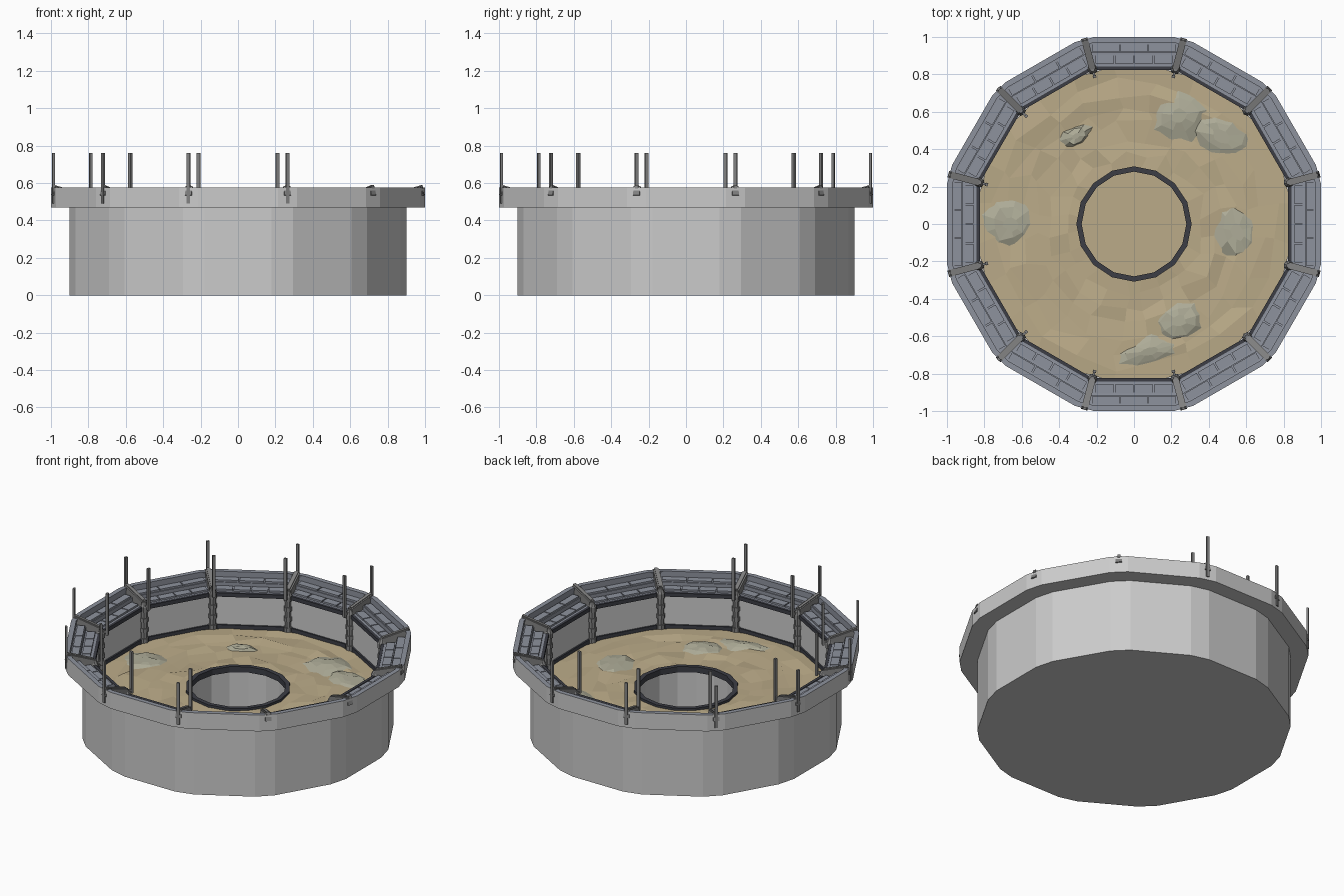
import bpy, bmesh, math, random
from mathutils import Matrix, Vector

if "Cube" in bpy.data.objects:
    bpy.data.objects.remove(bpy.data.objects["Cube"])

random.seed(4)
rad = math.radians


def material(name, r, g, b):
    m = bpy.data.materials.new(name)
    m.diffuse_color = (r, g, b, 1)
    m.use_nodes = True
    m.node_tree.nodes["Principled BSDF"].inputs["Base Color"].default_value = m.diffuse_color
    return m


STONE = material("blue_stone", 0.27, 0.29, 0.34)
DARK = material("dark_trim", 0.045, 0.048, 0.06)
SAND = material("sand", 0.50, 0.41, 0.25)
ROCK = material("pale_rock", 0.42, 0.41, 0.31)
METAL = material("dull_metal", 0.22, 0.22, 0.22)


def finish(name, bm, mat=None):
    bmesh.ops.recalc_face_normals(bm, faces=bm.faces)
    me = bpy.data.meshes.new(name)
    bm.to_mesh(me)
    bm.free()
    ob = bpy.data.objects.new(name, me)
    bpy.context.collection.objects.link(ob)
    if mat:
        me.materials.append(mat)
    return ob


def ring(apothem, z, cut=0.0):
    """Twelve-sided ring whose corners are cut off by an angle (degrees)."""
    half = rad(15 - max(cut, 0.05))
    r = apothem / math.cos(half)
    return [(r * math.cos(a), r * math.sin(a), z)
            for k in range(12) for a in (rad(30 * k) - half, rad(30 * k) + half)]


def circle(r, z, n=16):
    return [(r * math.cos(math.tau * i / n), r * math.sin(math.tau * i / n), z) for i in range(n)]


def loft(name, rings, mat=None, closed=False, cap=False):
    bm = bmesh.new()
    vs = [[bm.verts.new(p) for p in r] for r in rings]
    n = len(vs[0])
    for a, b in zip(vs, vs[1:] + ([vs[0]] if closed else [])):
        for i in range(n):
            bm.faces.new((a[i], a[(i + 1) % n], b[(i + 1) % n], b[i]))
    if cap:
        bm.faces.new(vs[0])
    return finish(name, bm, mat)


def box(bm, angle, r, side, z, size, tilt=0.0):
    """Box placed at a polar position, its x axis pointing outwards."""
    m = (Matrix.Rotation(rad(angle), 4, 'Z') @ Matrix.Translation((r, side, z))
         @ Matrix.Rotation(tilt, 4, 'Y') @ Matrix.Diagonal((*size, 1)))
    bmesh.ops.create_cube(bm, size=1, matrix=m)


def drum(bm, angle, r, z0, z1, r0, r1=None):
    m = Matrix.Rotation(rad(angle), 4, 'Z') @ Matrix.Translation((r, 0, (z0 + z1) / 2))
    bmesh.ops.create_cone(bm, cap_ends=True, segments=8, radius1=r0,
                          radius2=r0 if r1 is None else r1, depth=z1 - z0, matrix=m)


# outer shell: drum with an overhanging rim
loft("outer_shell", [ring(.9, 0, 3.7), ring(.9, .47, 3.7), ring(1, .47, 3), ring(1, .575, 3)], cap=True)

# stepped stands on top of the rim
loft("stands", [ring(1, .575, 3), ring(.97, .575, 2.5), ring(.97, .535), ring(.915, .53),
                ring(.915, .505), ring(.85, .50), ring(.83, .50)], STONE)

# inner wall with dark top and bottom trims
loft("inner_wall", [ring(.838, .50), ring(.838, .24)])
for name, z0, z1, t in (("top_trim", .478, .503, .018), ("bottom_trim", .24, .295, .014)):
    loft(name, [ring(.842, z0), ring(.842, z1), ring(.842 - t, z1), ring(.842 - t, z0)], DARK, closed=True)

# seat slabs in two staggered rows on every side
bm = bmesh.new()
for k in range(12):
    for r, z, depth, count in ((.942, .535, .044, 3), (.882, .505, .05, 4)):
        width = 2 * (r * math.tan(rad(15)) - .028)
        step = width / count
        for i in range(count):
            box(bm, 30 * k, r, -width / 2 + step * (i + .5), z, (depth, step - .007, .014))
finish("seat_slabs", bm, STONE)

# radial dividers and corner columns
div, col = bmesh.new(), bmesh.new()
for k in range(12):
    a = 15 + 30 * k
    box(div, a, .942, 0, .535, (.165, .036, .05), tilt=-.3)
    box(div, a, .942, 0, .556, (.165, .018, .02), tilt=-.3)
    drum(col, a, .856, .24, .51, .02)
    for z0, z1 in ((.26, .30), (.34, .365), (.405, .43), (.47, .50)):
        drum(col, a, .856, z0, z1, .026)
    drum(col, a, .856, .50, .53, .027, .012)
finish("dividers", div, METAL)
finish("corner_columns", col, METAL)

# thin poles on eight of the corners, inside and outside, with brackets
bm = bmesh.new()
for a in range(75, 286, 30):
    for r, join in ((1.022, 1.012), (.815, .83)):
        box(bm, a, r, 0, .625, (.013, .018, .27))
        box(bm, a, join, 0, .51, (.03, .012, .014))
finish("poles", bm, METAL)

# uneven sand floor around the pit
LEVEL = .272
rings = []
for j in range(8):
    t = j / 7
    pts = []
    for (ox, oy, _), (ix, iy, _) in zip(ring(.84, 0, 7.5), circle(.298, 0, 24)):
        a = math.atan2(oy, ox)
        inner = Vector((.298 * math.cos(a), .298 * math.sin(a), LEVEL))
        p = inner.lerp(Vector((ox, oy, LEVEL)), t)
        if 0 < j < 7:
            p += Vector((random.uniform(-.03, .03), random.uniform(-.03, .03), random.uniform(-.012, .01)))
        pts.append(p)
    rings.append(pts)
loft("sand_floor", rings, SAND)

# low rock patches breaking through the sand
bm = bmesh.new()
for x, y, sx, sy, turn in ((.24, .58, .17, .15, .2), (.47, .47, .21, .13, -.4), (.55, -.04, .13, .2, .3),
                           (.24, -.52, .16, .12, .3), (.08, -.68, .22, .09, .25),
                           (-.66, 0, .17, .15, 0), (-.31, .47, .10, .06, .5)):
    loops = []
    for f, h in ((1, -.012), (.6, .010), (.25, .017)):
        loop = []
        for i in range(9):
            a = math.tau * i / 9
            q = f * random.uniform(.8, 1.15)
            p = Matrix.Rotation(turn, 3, 'Z') @ Vector((sx * q * math.cos(a), sy * q * math.sin(a), 0))
            loop.append(bm.verts.new((x + p.x, y + p.y, LEVEL + h + random.uniform(-.005, .005))))
        loops.append(loop)
    for u, v in zip(loops, loops[1:]):
        for i in range(9):
            bm.faces.new((u[i], u[(i + 1) % 9], v[(i + 1) % 9], v[i]))
    bm.faces.new(loops[-1])
finish("rock_patches", bm, ROCK)

# central pit: wall, dark curb and sandy bottom
loft("pit_wall", [circle(.288, .27), circle(.288, .01)])
loft("pit_curb", [circle(.308, .25), circle(.308, .287), circle(.28, .287), circle(.28, .25)], DARK, closed=True)
loft("pit_bottom", [circle(.289, .012), circle(.1, .012), circle(.001, .012)], SAND)
